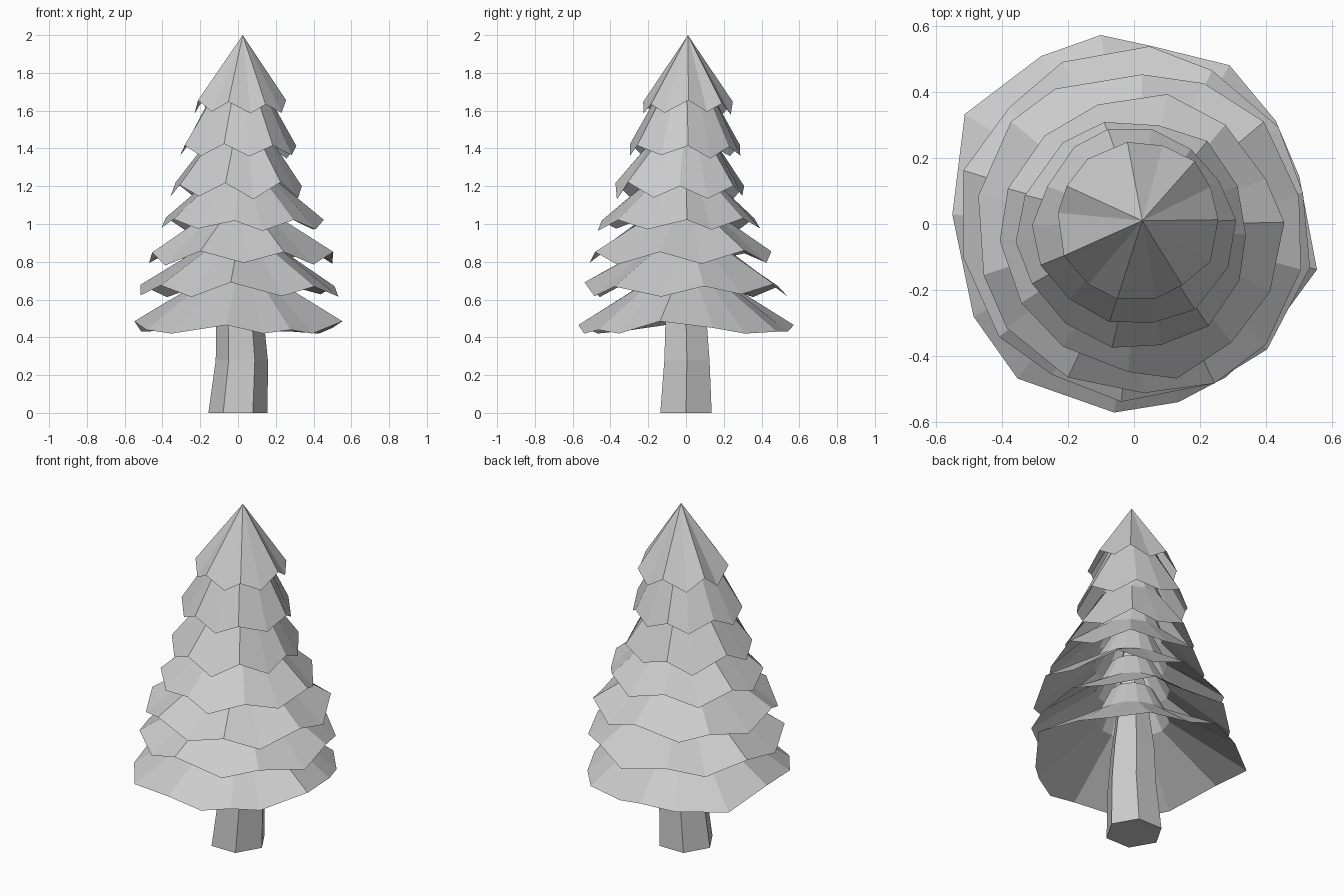
import bpy, bmesh, math, random

if "Cube" in bpy.data.objects:
    bpy.data.objects.remove(bpy.data.objects["Cube"])

random.seed(7)


def loft(name, rings, tip=None, cap=False):
    """Skin successive rings of points; optionally close to a tip / cap the first ring."""
    bm = bmesh.new()
    loops = [[bm.verts.new(p) for p in ring] for ring in rings]
    n = len(loops[0])
    for a, b in zip(loops, loops[1:]):
        for i in range(n):
            j = (i + 1) % n
            bm.faces.new((a[i], a[j], b[j], b[i]))
    if tip:
        t = bm.verts.new(tip)
        for i in range(n):
            bm.faces.new((loops[-1][i], loops[-1][(i + 1) % n], t))
    if cap:
        bm.faces.new(loops[0][::-1])
    mesh = bpy.data.meshes.new(name)
    bm.to_mesh(mesh)
    bm.free()
    obj = bpy.data.objects.new(name, mesh)
    bpy.context.collection.objects.link(obj)
    return obj


def polar(cx, cy, z, r, a):
    return (cx + r * math.cos(a), cy + r * math.sin(a), z)


def ring(cx, cy, z, r, angles):
    return [polar(cx, cy, z, r, a) for a in angles]


# Trunk: six-sided, tapering to a point hidden inside the branches
six = [math.radians(60 * i) for i in range(6)]
trunk = [(0.0, 0.0, 0.0, .157), (.02, .005, .28, .138), (.01, 0, .5, .125), (.01, 0, .8, .085), (.02, 0, 1.1, .05)]
loft("trunk", [ring(x, y, z, r, six) for x, y, z, r in trunk], tip=(.02, 0, 1.4), cap=True)

# Lowest tier: irregular rim as angle, radius, height
low_rim = [(-14, .57, .485), (-42, .53, .42), (-59, .54, .44), (-76, .555, .42), (-96, .573, .465),
           (-127, .585, .42), (-150, .56, .44), (-183, .55, .485), (-213, .61, .43),
           (-241, .58, .44), (-260, .58, .465), (-276, .54, .43), (-301, .56, .43), (-324, .53, .42), (-344, .52, .45)]
low_rim = [(math.radians(a), r, z) for a, r, z in reversed(low_rim)]
angles = [a for a, r, z in low_rim]
loft("branch_tier_1", [[polar(0, 0, z, r, a) for a, r, z in low_rim],
                       ring(.01, 0, .70, .20, angles), ring(.015, 0, .86, .12, angles)])

# Upper tiers, bottom to top:
# centre x, y, rim radius, rim z, zigzag, shoulder radius, shoulder z, angle of a low point
SIDES = 14
tiers = [
    (.00, .00, .535, .65, .030, .20, .88, 243),
    (.01, -.03, .50, .82, .030, .20, 1.04, 270),
    (.03, -.04, .425, 1.00, .028, .19, 1.22, 286),
    (.00, -.03, .350, 1.175, .035, .17, 1.44, 286),
    (.00, -.01, .300, 1.385, .032, .15, 1.68, 283),
    (.01, .01, .245, 1.615, .030, 0, 2.0, 280),
]
for k, (cx, cy, r, z, zig, sr, sz, low) in enumerate(tiers):
    angles = [math.radians(low + 360 / SIDES * i + random.uniform(-4, 4)) for i in range(SIDES)]
    rim = []
    for i, a in enumerate(angles):
        rr = r * (1 + random.uniform(-.04, .035))
        zz = z + (zig if i % 2 else -zig) + random.uniform(-.012, .012)
        rim.append(polar(cx, cy, zz, rr, a))
    if sr:
        hub = ring(.015, 0, sz + .15, .6 * sr, angles)
        loft(f"branch_tier_{k + 2}", [rim, ring(.5 * cx + .01, .5 * cy, sz, sr, angles), hub])
    else:
        loft("tree_top", [rim], tip=(.025, .01, 2.0))
